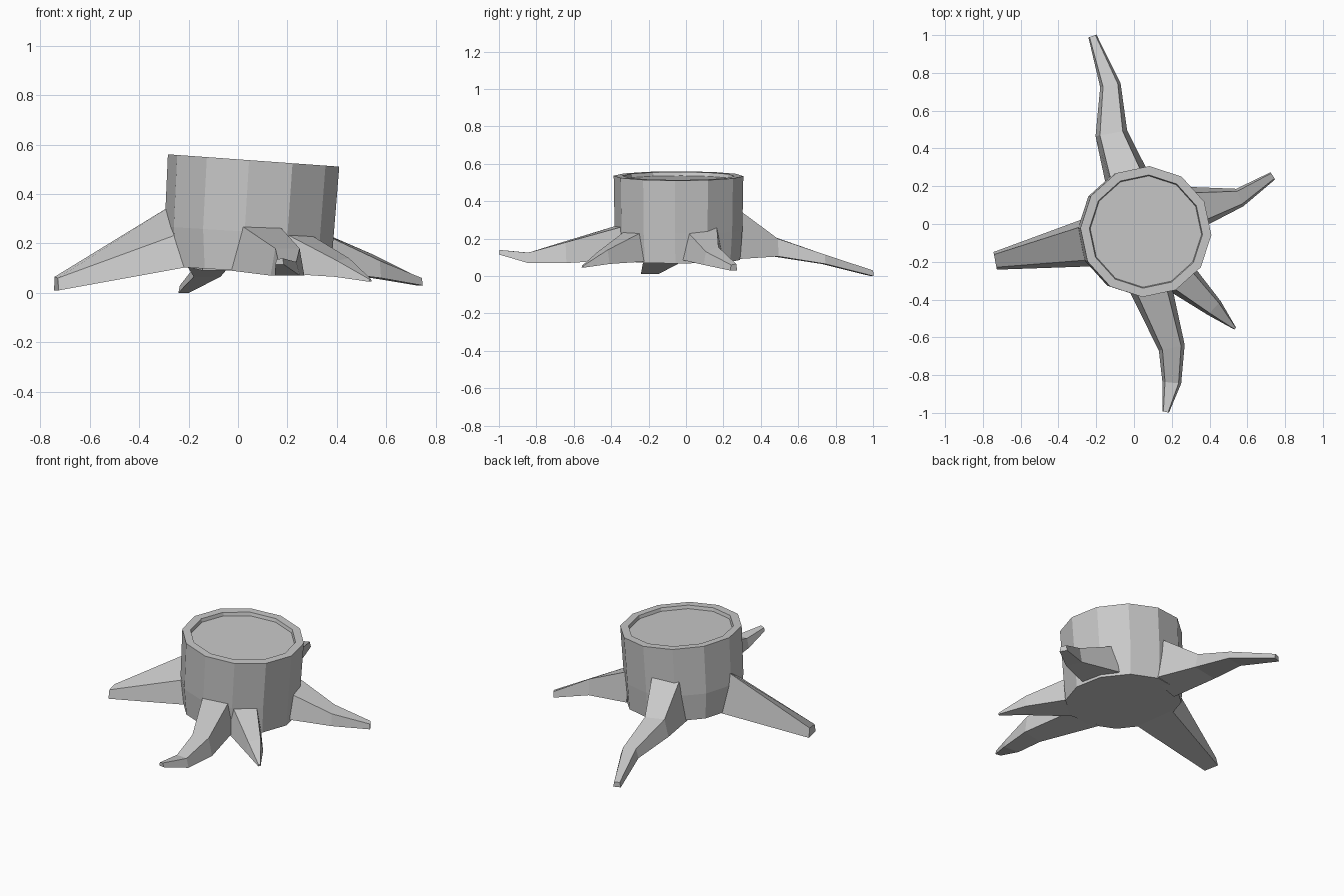
import bpy
import bmesh
import math
from mathutils import Vector

default_cube = bpy.data.objects.get("Cube")
if default_cube:
    bpy.data.objects.remove(default_cube, do_unlink=True)

# One plain grey for the whole stump
grey = bpy.data.materials.new("stump_grey")
grey.use_nodes = True
colour = (0.58, 0.58, 0.58, 1)
grey.diffuse_color = colour
grey.node_tree.nodes["Principled BSDF"].inputs["Base Color"].default_value = colour


def loft(name, rings):
    """Skin a list of equal-length point rings and cap both ends."""
    bm = bmesh.new()
    loops = [[bm.verts.new(point) for point in ring] for ring in rings]
    for lower, upper in zip(loops, loops[1:]):
        count = len(lower)
        for i in range(count):
            j = (i + 1) % count
            bm.faces.new((lower[i], lower[j], upper[j], upper[i]))
    bm.faces.new(reversed(loops[0]))
    bm.faces.new(loops[-1])
    bmesh.ops.recalc_face_normals(bm, faces=bm.faces)
    mesh = bpy.data.meshes.new(name)
    bm.to_mesh(mesh)
    bm.free()
    mesh.materials.append(grey)
    part = bpy.data.objects.new(name, mesh)
    bpy.context.collection.objects.link(part)
    return part


def trunk_ring(centre_x, radius, height, slope, sides=12):
    """Twelve-sided ring whose height falls towards +x."""
    ring = []
    for i in range(sides):
        angle = math.radians(87) + math.tau * i / sides
        x = centre_x + radius * math.cos(angle)
        y = -0.04 + radius * math.sin(angle)
        ring.append((x, y, height + slope * x))
    return ring


def root(name, stations):
    """Tapering root; station = x, y, width, bottom z, left top z, right top z."""
    centres = [Vector(s[:2]) for s in stations]
    rings = []
    for i, (x, y, width, bottom, left_top, right_top) in enumerate(stations):
        before = centres[max(i - 1, 0)]
        after = centres[min(i + 1, len(centres) - 1)]
        along = (after - before).normalized()
        side = Vector((-along.y, along.x)) * width / 2
        ring = []
        for offset, z in ((1, bottom), (-1, bottom), (-0.72, right_top), (0.72, left_top)):
            ring.append((x + side.x * offset, y + side.y * offset, z))
        rings.append(ring)
    return loft(name, rings)


# Trunk with slanted cut, raised bark rim and shallow recessed top
loft("trunk", [
    trunk_ring(0.045, 0.33, 0.09, -0.06),
    trunk_ring(0.045, 0.342, 0.25, -0.06),
    trunk_ring(0.063, 0.347, 0.54, -0.072),
    trunk_ring(0.063, 0.3, 0.54, -0.072),
    trunk_ring(0.063, 0.295, 0.52, -0.072),
])

# Five spreading roots
root("right_root", [
    (-0.2, -0.09, 0.27, 0.11, 0.26, 0.385),
    (-0.735, -0.195, 0.095, 0.01, 0.06, 0.065),
])
root("back_root", [
    (-0.03, 0.22, 0.24, 0.09, 0.38, 0.38),
    (-0.12, 0.48, 0.17, 0.105, 0.21, 0.2),
    (-0.125, 0.735, 0.11, 0.065, 0.12, 0.115),
    (-0.22, 0.995, 0.045, 0, 0.03, 0.03),
])
root("left_root", [
    (0.3, 0.08, 0.24, 0.09, 0.27, 0.25),
    (0.56, 0.14, 0.1, 0.06, 0.155, 0.13),
    (0.735, 0.255, 0.045, 0.03, 0.065, 0.06),
])
root("front_left_root", [
    (0.22, -0.26, 0.2, 0.08, 0.25, 0.25),
    (0.425, -0.445, 0.1, 0.065, 0.14, 0.13),
    (0.535, -0.553, 0.014, 0.045, 0.055, 0.055),
])
root("front_root", [
    (0.08, -0.31, 0.23, 0.09, 0.28, 0.28),
    (0.2, -0.655, 0.14, 0.07, 0.18, 0.18),
    (0.2, -0.84, 0.1, 0.07, 0.125, 0.125),
    (0.168, -0.995, 0.035, 0.115, 0.14, 0.135),
])
